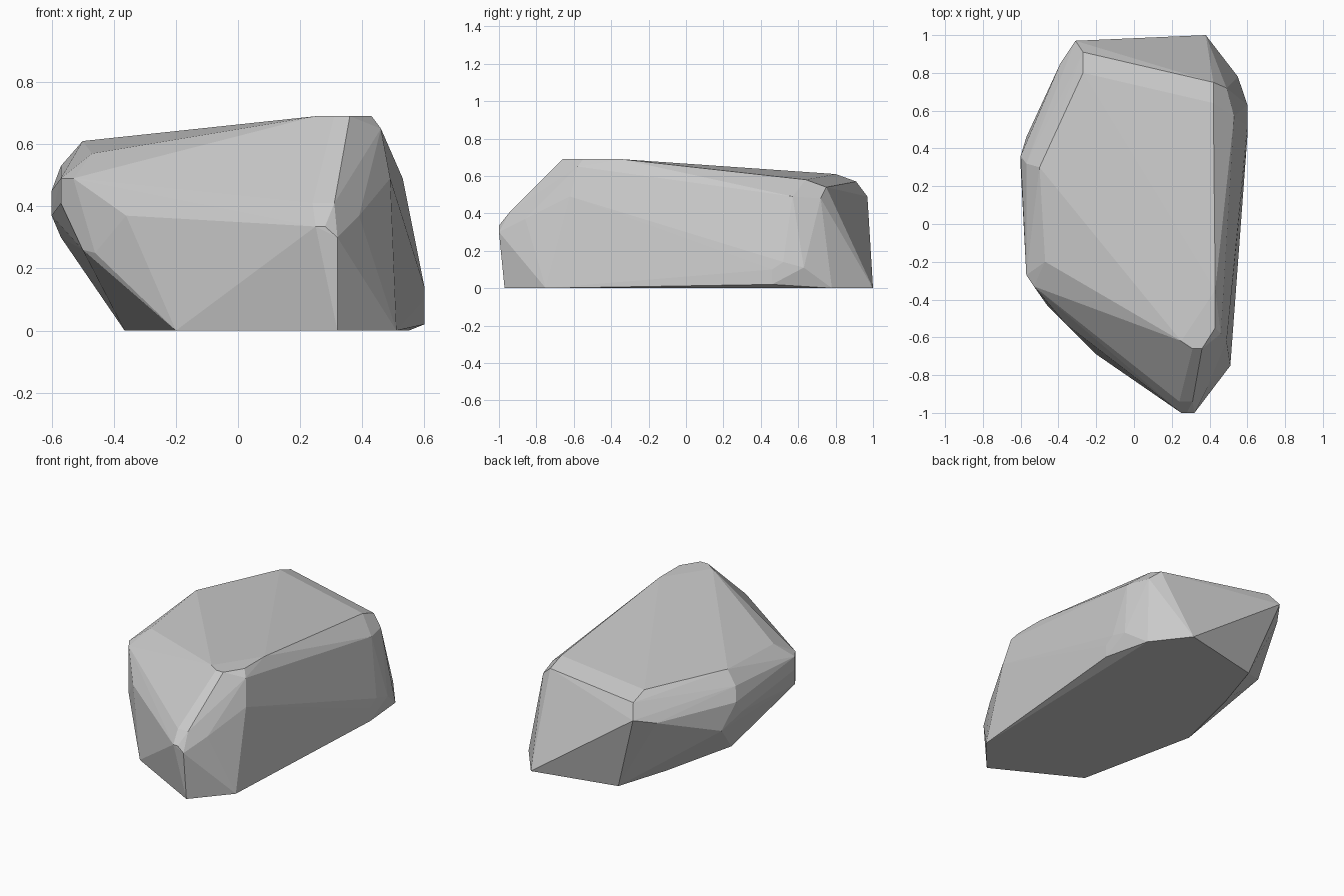
import bpy, bmesh

# Boulder: a faceted convex rock, described by rings of corner points
base = [(.32, -.97), (.51, -.75), (.55, .78), (.38, 1.0),
        (-.145, .88), (-.25, .55), (-.365, .07), (-.20, -.69)]

# Chipped foot on the right side
foot = [(.60, .46, .02), (.60, .46, .10), (.60, .52, .14), (.60, .63, .11)]

# Bulging middle: front nose, left flank, back corner, right flank
middle = [(.25, -1.0, .335), (.28, -1.0, .335), (.32, -1.0, .30),
          (.24, -.94, .41), (.31, -.94, .41), (.36, -.88, .37), (.39, -.86, .37),
          (-.36, -.53, .37), (-.46, -.43, .25), (-.50, -.37, .26),
          (-.57, -.27, .41), (-.57, -.27, .49), (-.53, -.33, .49),
          (-.60, .30, .37), (-.60, .36, .45), (-.57, .46, .30),
          (-.39, .85, .45), (-.31, .97, .49), (.49, -.62, .49)]

# Sloping top with worn edges
top = [(.31, -.66, .69), (.36, -.66, .69), (.43, -.55, .69), (.43, -.35, .69),
       (.25, -.62, .69), (.46, -.58, .65), (-.47, -.20, .57),
       (-.50, .30, .61), (-.57, .32, .53), (-.27, .80, .61), (-.27, .91, .57),
       (.42, .64, .58), (.42, .75, .54), (.49, .72, .48), (.53, .57, .49)]

bm = bmesh.new()
for p in [(x, y, 0) for x, y in base] + foot + middle + top:
    bm.verts.new(p)
hull = bmesh.ops.convex_hull(bm, input=bm.verts[:])
loose = {g for g in hull["geom_interior"] + hull["geom_unused"]
         if isinstance(g, bmesh.types.BMVert)}
bmesh.ops.delete(bm, geom=list(loose), context='VERTS')
bmesh.ops.dissolve_limit(bm, angle_limit=0.02, verts=bm.verts[:], edges=bm.edges[:])
bmesh.ops.recalc_face_normals(bm, faces=bm.faces[:])

mesh = bpy.data.meshes.new("boulder")
bm.to_mesh(mesh)
bm.free()
bpy.context.collection.objects.link(bpy.data.objects.new("boulder", mesh))
